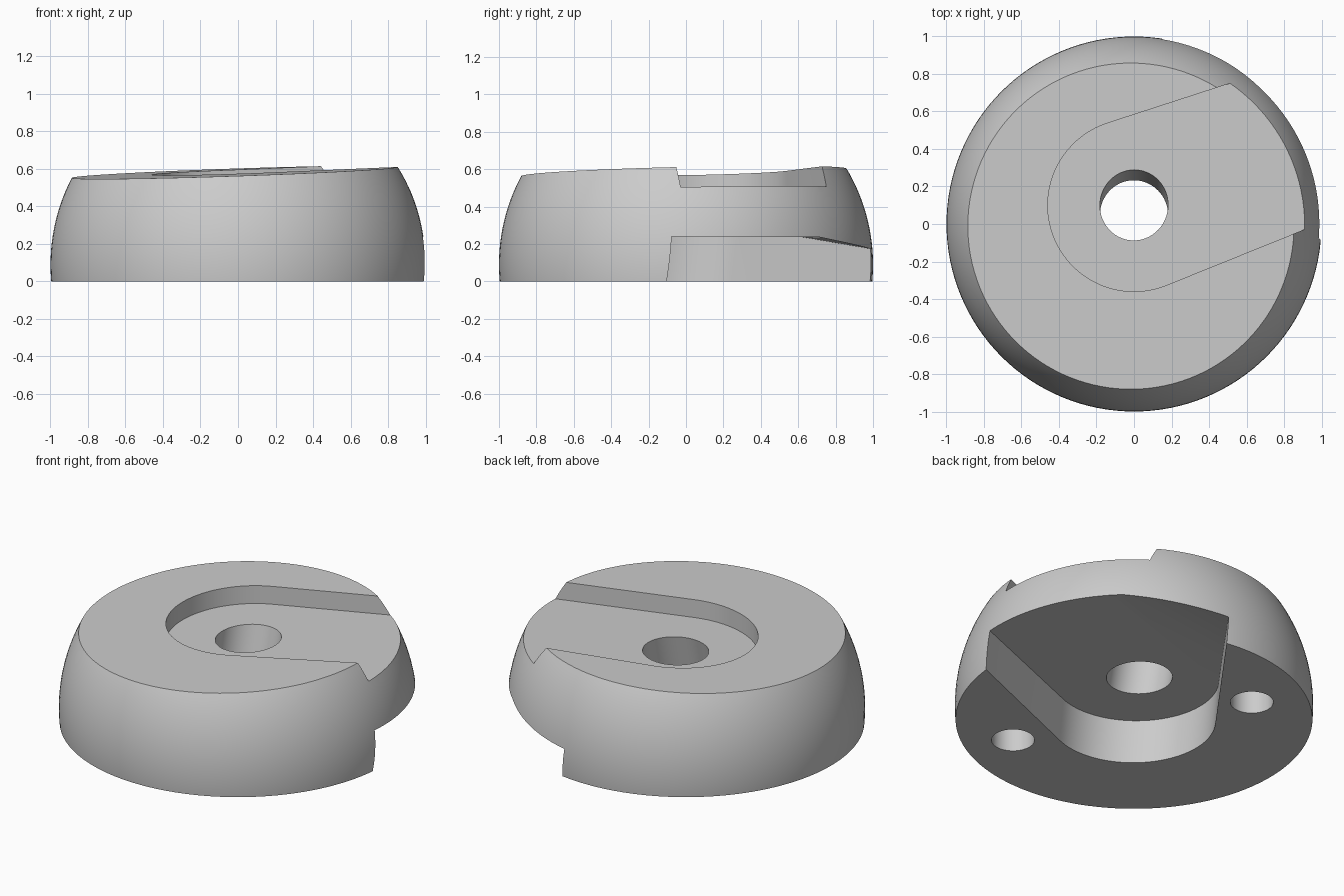
import bpy, bmesh, math
from mathutils import Vector, Matrix

old = bpy.data.objects.get("Cube")
if old:
    bpy.data.objects.remove(old, do_unlink=True)

grey = bpy.data.materials.new("plain_grey")
grey.use_nodes = True
grey.diffuse_color = (0.6, 0.6, 0.6, 1)
grey.node_tree.nodes["Principled BSDF"].inputs["Base Color"].default_value = (0.6, 0.6, 0.6, 1)


def finish(bm, name):
    bmesh.ops.recalc_face_normals(bm, faces=bm.faces)
    mesh = bpy.data.meshes.new(name)
    bm.to_mesh(mesh)
    bm.free()
    mesh.materials.append(grey)
    obj = bpy.data.objects.new(name, mesh)
    bpy.context.collection.objects.link(obj)
    return obj


def trim(bm, height, slope_x, slope_y, above=True):
    """Slice along z = height + slope_x*x + slope_y*y and cap the cut."""
    normal = Vector((-slope_x, -slope_y, 1))
    cut = bmesh.ops.bisect_plane(
        bm, geom=bm.verts[:] + bm.edges[:] + bm.faces[:], dist=1e-6,
        plane_co=(0, 0, height), plane_no=normal,
        clear_outer=above, clear_inner=not above)
    edges = [e for e in cut["geom_cut"] if isinstance(e, bmesh.types.BMEdge)]
    bmesh.ops.holes_fill(bm, edges=edges, sides=0)


def tongue(center, radius, upper, lower, low, high, lean=0.0):
    """Prism with a round end and two walls spreading towards the rim."""
    up, lo = math.radians(upper), math.radians(lower)
    start, end = up + math.pi / 2, lo + 1.5 * math.pi
    steps = 40
    points = []
    for i in range(steps + 1):
        a = start + (end - start) * i / steps
        points.append(Vector((center[0] + radius * math.cos(a),
                              center[1] + radius * math.sin(a), 0)))
    points.append(points[-1] + 1.6 * Vector((math.cos(lo), math.sin(lo), 0)))
    points.append(points[0] + 1.6 * Vector((math.cos(up), math.sin(up), 0)))
    bm = bmesh.new()
    rings = [[bm.verts.new(p + Vector((0, lean * z, z))) for p in points]
             for z in (low, high)]
    bm.faces.new(rings[0])
    bm.faces.new(rings[1])
    n = len(points)
    for i in range(n):
        j = (i + 1) % n
        bm.faces.new((rings[0][i], rings[0][j], rings[1][j], rings[1][i]))
    return bm


def rod(name, center, radius, depth, tilt=0.0):
    bm = bmesh.new()
    bmesh.ops.create_cone(
        bm, cap_ends=True, segments=64, radius1=radius, radius2=radius, depth=depth,
        matrix=Matrix.Translation(center) @ Matrix.Rotation(tilt, 4, "X"))
    return finish(bm, name)


# Domed body with a flat base and a slightly tilted top
bm = bmesh.new()
bmesh.ops.create_uvsphere(bm, u_segments=128, v_segments=80, radius=1,
                          matrix=Matrix.Translation((0, 0, 0.09)))
trim(bm, 0, 0, 0, above=False)
trim(bm, 0.583, 0.034, 0.023)
body = finish(bm, "domed_body")

# Upper recess, its floor parallel to the tilted top
bm = tongue((0, 0.1), 0.46, 18, 22, 0.2, 1.0)
trim(bm, 0.473, 0.034, 0.023, above=False)
cutters = [finish(bm, "upper_recess_cutter")]

# Lower recess, its ceiling falling away beyond a crease
bm = tongue((-0.01, -0.02), 0.46, 54, 22.5, -0.1, 0.5, lean=0.12)
trim(bm, 0.25, -0.01, -0.01)
crease, fall = Vector((-0.172, 0.985)), 0.18
reach = crease.dot(Vector((0.71, 0.72)))
trim(bm, 0.25 + fall * reach, -0.01 - fall * crease.x, -0.01 - fall * crease.y)
cutters.append(finish(bm, "lower_recess_cutter"))

# Leaning centre bore and two blind holes in the base
cutters.append(rod("bore_cutter", (0, 0.073, 0.36), 0.182, 0.6, tilt=-0.235))
for side, x, y in (("front", 0.37, -0.61), ("back", -0.38, 0.57)):
    cutters.append(rod(side + "_hole_cutter", (x, y, 0.1), 0.12, 0.5))

# Apply the cuts one after another
bpy.context.view_layer.objects.active = body
body.select_set(True)
for cutter in cutters:
    mod = body.modifiers.new(cutter.name, "BOOLEAN")
    mod.operation = "DIFFERENCE"
    mod.solver = "EXACT"
    mod.object = cutter
    bpy.ops.object.modifier_apply(modifier=mod.name)
    bpy.data.objects.remove(cutter, do_unlink=True)

bpy.ops.object.shade_smooth_by_angle(angle=math.radians(25))
